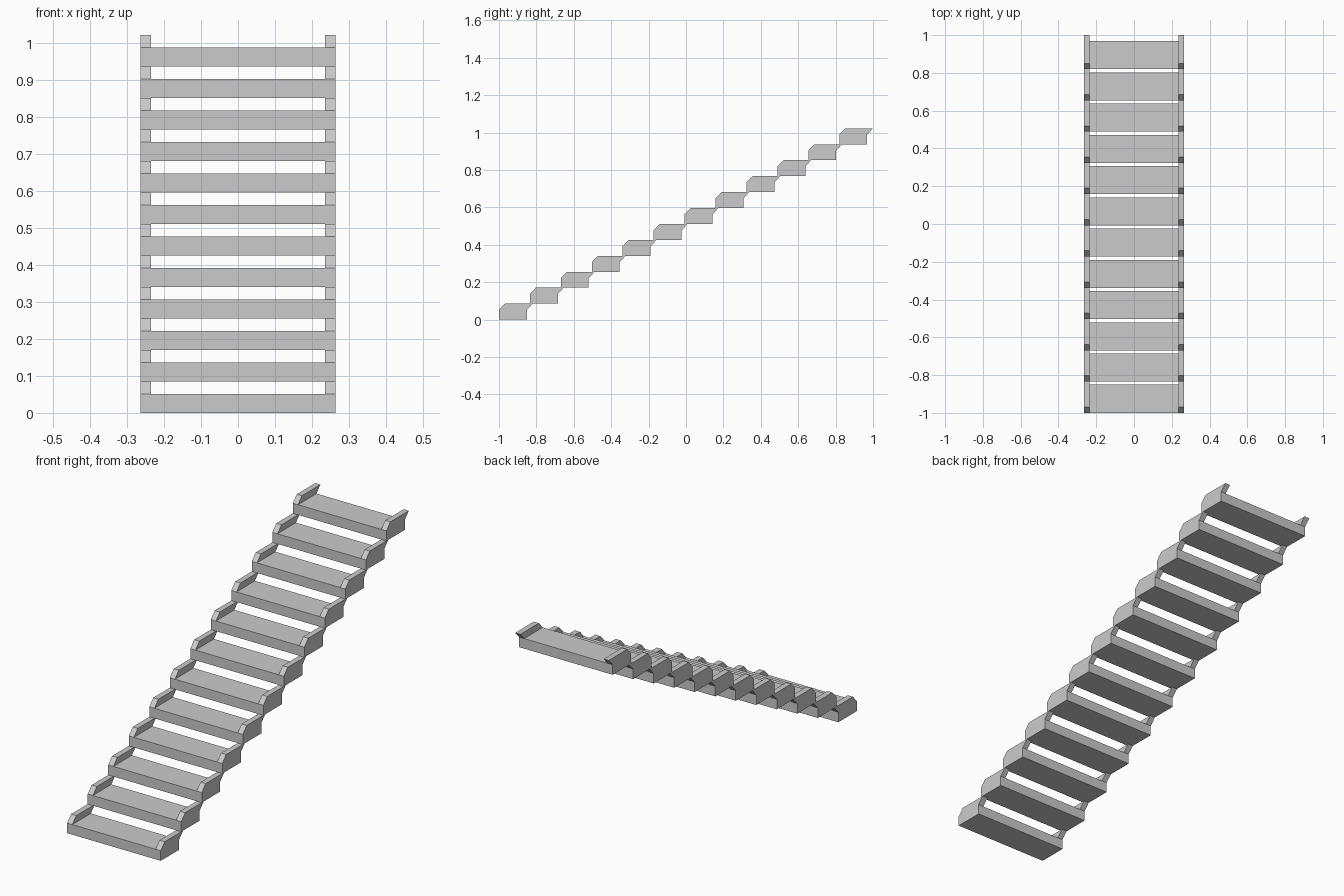
import bpy, bmesh
from mathutils import Matrix, Vector

if "Cube" in bpy.data.objects:
    bpy.data.objects.remove(bpy.data.objects["Cube"])

STEPS = 12
RUN, RISE = 0.1654, 0.0852      # spacing between steps
HALF_W, INNER_W = 0.264, 0.235  # outer half width, inside face of the side cheeks
DEPTH, THICK = 0.149, 0.0515    # tread size
LEAN = 0.0315                   # backward lean of the cheeks

# One step: a tread slab divided into left cheek / tread / right cheek
bm = bmesh.new()
bmesh.ops.create_cube(bm, size=1, matrix=Matrix.Translation((0, -1 + DEPTH / 2, THICK / 2))
                      @ Matrix.Diagonal((2 * HALF_W, DEPTH, THICK, 1)))
for x in (-INNER_W, INNER_W):
    bmesh.ops.bisect_plane(bm, geom=bm.verts[:] + bm.edges[:] + bm.faces[:],
                           plane_co=(x, 0, 0), plane_no=(1, 0, 0))

# Cheeks: raise the outer strips of the top, sloping backward
bm.normal_update()
strips = [f for f in bm.faces if f.normal.z > 0.9 and abs(f.calc_center_median().x) > INNER_W]
caps = bmesh.ops.extrude_discrete_faces(bm, faces=strips)["faces"]
bmesh.ops.translate(bm, verts=list({v for f in caps for v in f.verts}),
                    vec=Vector((0, LEAN, RISE - THICK)))
bmesh.ops.recalc_face_normals(bm, faces=bm.faces[:])

mesh = bpy.data.meshes.new("stair_steps")
bm.to_mesh(mesh)
bm.free()
stairs = bpy.data.objects.new("stair_steps", mesh)
bpy.context.collection.objects.link(stairs)

# Repeat the step up the flight
arr = stairs.modifiers.new("flight", 'ARRAY')
arr.count = STEPS
arr.use_relative_offset = False
arr.use_constant_offset = True
arr.constant_offset_displace = (0, RUN, RISE)
